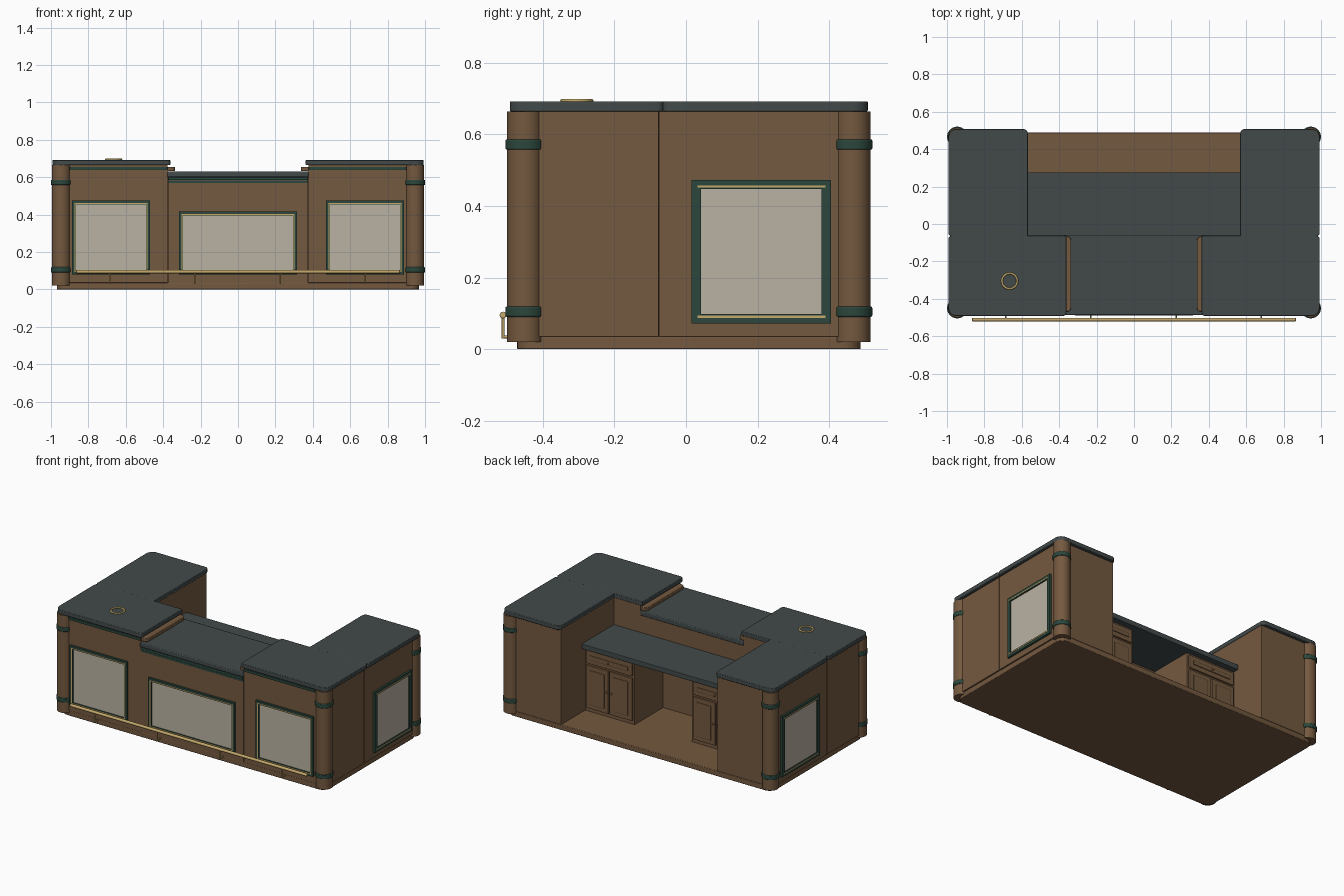
import bpy, bmesh, math
from mathutils import Vector

if "Cube" in bpy.data.objects:
    bpy.data.objects.remove(bpy.data.objects["Cube"])

def material(name, col):
    m = bpy.data.materials.new(name)
    m.diffuse_color = (*col, 1)
    m.use_nodes = True
    m.node_tree.nodes["Principled BSDF"].inputs["Base Color"].default_value = m.diffuse_color
    return m

WOOD = material("brown wood", (0.175, 0.100, 0.050))
SLATE = material("slate top", (0.055, 0.068, 0.068))
GREEN = material("dark green trim", (0.024, 0.062, 0.045))
PANEL = material("beige panel", (0.49, 0.45, 0.37))
GOLD = material("gold", (0.56, 0.40, 0.15))

def finish(name, bm, mat, bevel=0, smooth=False):
    bmesh.ops.recalc_face_normals(bm, faces=bm.faces)
    me = bpy.data.meshes.new(name)
    bm.to_mesh(me)
    bm.free()
    me.materials.append(mat)
    o = bpy.data.objects.new(name, me)
    bpy.context.collection.objects.link(o)
    if bevel:
        b = o.modifiers.new("bevel", 'BEVEL')
        b.width, b.segments, b.limit_method = bevel, 2, 'ANGLE'
    if smooth:
        bpy.context.view_layer.objects.active = o
        o.select_set(True)
        bpy.ops.object.shade_smooth_by_angle(angle=math.radians(40))
        o.select_set(False)
    return o

def add_box(bm, x0, x1, y0, y1, z0, z1):
    r = bmesh.ops.create_cube(bm, size=1)
    for v in r['verts']:
        v.co = Vector(((x0 + x1) / 2 + v.co.x * (x1 - x0),
                       (y0 + y1) / 2 + v.co.y * (y1 - y0),
                       (z0 + z1) / 2 + v.co.z * (z1 - z0)))

def box(name, mat, x0, x1, y0, y1, z0, z1, bevel=0):
    bm = bmesh.new()
    add_box(bm, x0, x1, y0, y1, z0, z1)
    return finish(name, bm, mat, bevel)

def slab(name, mat, x0, x1, y0, y1, z0, z1, radii, bevel=0.005):
    """Rectangle with four rounded corners: (x0,y0) (x1,y0) (x1,y1) (x0,y1)."""
    bm = bmesh.new()
    pts = []
    data = [(x0, y0, 1, 1, 180), (x1, y0, -1, 1, 270), (x1, y1, -1, -1, 0), (x0, y1, 1, -1, 90)]
    for (x, y, sx, sy, a0), r in zip(data, radii):
        for i in range(7):
            a = math.radians(a0 + 15 * i)
            pts.append((x + sx * r + r * math.cos(a), y + sy * r + r * math.sin(a)))
    f = bm.faces.new([bm.verts.new((x, y, z0)) for x, y in pts])
    e = bmesh.ops.extrude_face_region(bm, geom=[f])
    for v in e['geom']:
        if isinstance(v, bmesh.types.BMVert):
            v.co.z = z1
    return finish(name, bm, mat, bevel, True)

def rod(name, mat, a, b, r, seg=32, bevel=0):
    a, b = Vector(a), Vector(b)
    bm = bmesh.new()
    bmesh.ops.create_cone(bm, cap_ends=True, segments=seg, radius1=r, radius2=r, depth=(b - a).length)
    bm.transform((b - a).to_track_quat('Z', 'Y').to_matrix().to_4x4())
    bmesh.ops.translate(bm, verts=bm.verts, vec=(a + b) / 2)
    return finish(name, bm, mat, bevel, True)

def framed_panel(name, u0, u1, z0, z1, w, place, gold_sides=True):
    """Green frame, gold beading and beige panel; place maps (u0,u1,depth) to x and y ranges."""
    def bars(part, mat, a, b, c, d, t, depth, sides=True):
        bm = bmesh.new()
        add_box(bm, *place(a, b, depth), c, c + t)
        add_box(bm, *place(a, b, depth), d - t, d)
        if sides:
            add_box(bm, *place(a, a + t, depth), c + t, d - t)
            add_box(bm, *place(b - t, b, depth), c + t, d - t)
        finish(name + part, bm, mat)
    bars("_frame", GREEN, u0, u1, z0, z1, w, 0.013)
    g = w * 0.6
    bars("_beading", GOLD, u0 + g, u1 - g, z0 + g, z1 - g, 0.006, 0.015, gold_sides)
    box(name + "_plate", PANEL, *place(u0 + w, u1 - w, 0.006), z0 + w, z1 - w)

FRONT, SIDE = -0.475, 0.975

# plinth and floor
slab("plinth", WOOD, -0.968, 0.968, -0.472, 0.488, 0, 0.035, [0.05] * 4, 0.003)

# centre section with lower counter
box("centre_body", WOOD, -0.374, 0.374, FRONT, -0.075, 0.035, 0.60)
slab("centre_counter", SLATE, -0.378, 0.378, -0.487, -0.058, 0.60, 0.63, [0.01] * 4)
box("centre_upper_strip", GREEN, -0.372, 0.372, FRONT - 0.010, FRONT + 0.01, 0.584, 0.60, 0.002)
box("centre_lower_strip", GREEN, -0.372, 0.372, FRONT - 0.006, FRONT + 0.01, 0.568, 0.582, 0.002)
box("back_wall", WOOD, -0.57, 0.57, -0.078, -0.062, 0.035, 0.60)
box("work_counter", SLATE, -0.57, 0.57, -0.062, 0.275, 0.455, 0.488, 0.003)
framed_panel("centre_panel", -0.315, 0.315, 0.08, 0.415, 0.022,
             lambda a, b, d: (a, b, FRONT - d, FRONT + 0.002))

for s in (-1, 1):
    side = "left" if s < 0 else "right"

    def sx(a, b):
        return (min(s * a, s * b), max(s * a, s * b))

    def radii(inner_f, outer_f, outer_b, inner_b):
        r = [inner_f, outer_f, outer_b, inner_b]
        return r if s > 0 else [r[1], r[0], r[3], r[2]]

    # wing bodies
    box(side + "_front_body", WOOD, *sx(0.376, SIDE), FRONT, -0.076, 0.035, 0.665, 0.002)
    box(side + "_back_body", WOOD, *sx(0.57, SIDE), -0.074, 0.488, 0.035, 0.665, 0.002)
    box(side + "_return_wall", WOOD, *sx(0.376, 0.57), -0.078, -0.062, 0.035, 0.665)
    # raised counters
    slab(side + "_front_counter", SLATE, *sx(0.362, 0.993), -0.492, -0.062, 0.664, 0.692,
         radii(0.02, 0.045, 0.02, 0.003))
    slab(side + "_back_counter", SLATE, *sx(0.568, 0.993), -0.066, 0.508, 0.664, 0.692,
         radii(0.003, 0.02, 0.045, 0.025))
    box(side + "_front_strip", GREEN, *sx(0.378, 0.90), FRONT - 0.008, FRONT + 0.01, 0.638, 0.655, 0.002)
    # rounded moulding where the counter steps down
    slab(side + "_step_moulding", WOOD, *sx(0.336, 0.38), -0.468, -0.066, 0.632, 0.655,
         radii(0.022, 0.003, 0.003, 0.022), 0.004)
    # corner columns with green bands
    for end, y in (("front", -0.45), ("back", 0.466)):
        x = s * 0.945
        rod(f"{side}_{end}_column", WOOD, (x, y, 0.02), (x, y, 0.664), 0.05, 40)
        for part, z in (("lower", 0.09), ("upper", 0.557)):
            rod(f"{side}_{end}_{part}_band", GREEN, (x, y, z), (x, y, z + 0.029), 0.0545, 40, 0.004)
    # decorative panels
    framed_panel(side + "_front_panel", *sx(0.47, 0.888), 0.08, 0.475, 0.022,
                 lambda a, b, d: (a, b, FRONT - d, FRONT + 0.002))
    framed_panel(side + "_side_panel", 0.016, 0.405, 0.072, 0.473, 0.026,
                 lambda a, b, d: (*sx(SIDE - 0.002, SIDE + d), a, b), False)

    # cabinet under the work counter: drawer above two raised doors
    box(side + "_cabinet", WOOD, *sx(0.21, 0.57), -0.062, 0.235, 0.035, 0.455)

    def raised_front(name, a, b, z0, z1):
        box(name, WOOD, *sx(a, b), 0.235, 0.248, z0, z1, 0.003)
        box(name + "_field", WOOD, *sx(a + 0.028, b - 0.028), 0.246, 0.254, z0 + 0.028, z1 - 0.028, 0.005)
        bm = bmesh.new()
        bmesh.ops.create_uvsphere(bm, u_segments=12, v_segments=8, radius=0.007)
        zk = (z0 + z1) / 2
        xk = (a + b) / 2 if z0 > 0.3 else (a + 0.014 if a > 0.35 else b - 0.014)
        bmesh.ops.translate(bm, verts=bm.verts, vec=(s * xk, 0.257 if z0 > 0.3 else 0.25, zk))
        finish(name + "_knob", bm, WOOD, 0, True)
    raised_front(side + "_drawer", 0.222, 0.558, 0.355, 0.44)
    raised_front(side + "_inner_door", 0.222, 0.386, 0.06, 0.342)
    raised_front(side + "_outer_door", 0.394, 0.558, 0.06, 0.342)

# foot rail on posts
RY, RZ = -0.511, 0.095
rod("foot_rail", GOLD, (-0.866, RY, RZ), (0.866, RY, RZ), 0.0095, 20, 0.003)
for i, x in enumerate((-0.685, -0.23, 0.225, 0.68)):
    rod(f"rail_post_{i}", GOLD, (x, RY, 0.03), (x, RY, RZ), 0.004, 12)
    rod(f"rail_foot_{i}", GOLD, (x, RY, 0.034), (x, FRONT, 0.034), 0.004, 12)

# gold ring on the left counter
bpy.ops.mesh.primitive_torus_add(location=(-0.665, -0.305, 0.694), major_radius=0.041,
                                 minor_radius=0.0055, major_segments=40, minor_segments=10)
ring = bpy.context.object
ring.name = "counter_ring"
ring.data.materials.append(GOLD)
bpy.ops.object.shade_smooth_by_angle(angle=math.radians(60))
